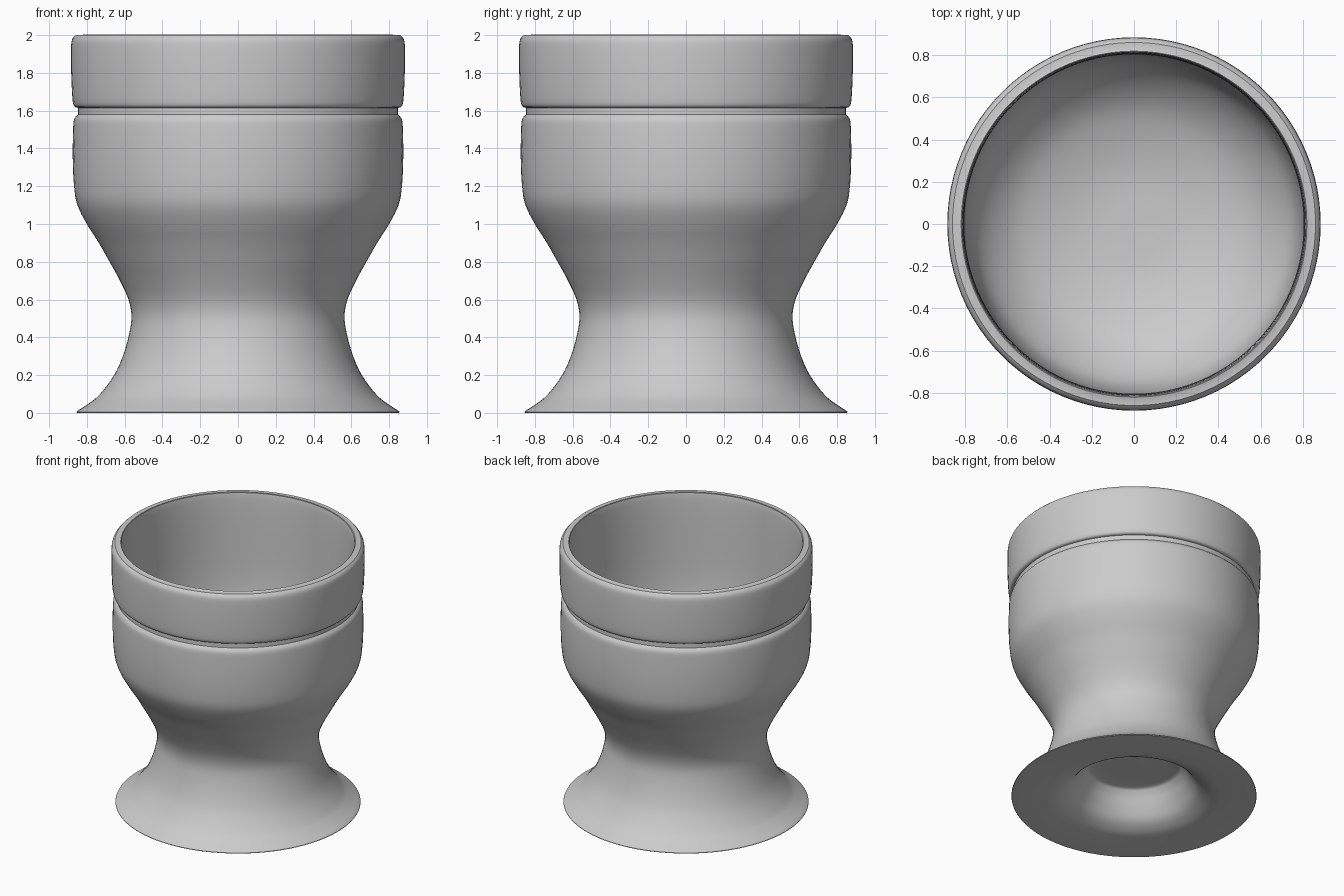
import bpy, bmesh, math

if "Cube" in bpy.data.objects:
    bpy.data.objects.remove(bpy.data.objects["Cube"])

SEGMENTS = 96


def smooth_curve(points, steps=4):
    """Catmull-Rom curve through (radius, height) points."""
    out = []
    for i in range(len(points) - 1):
        a, b = points[max(i - 1, 0)], points[i]
        c, d = points[i + 1], points[min(i + 2, len(points) - 1)]
        for s in range(steps):
            t = s / steps
            out.append(tuple(0.5 * (2 * q + (r - p) * t + (2 * p - 5 * q + 4 * r - w) * t ** 2
                                    + (3 * q - p - 3 * r + w) * t ** 3)
                             for p, q, r, w in zip(a, b, c, d)))
    return out + [points[-1]]


# Underside recess, from its ceiling out to the foot edge
recess = [(0.0, 0.25), (0.28, 0.25), (0.34, 0.22), (0.39, 0.14),
          (0.45, 0.06), (0.53, 0.015), (0.60, 0.0)]
# Flared foot, waist and bowl
body = [(0.853, 0.0), (0.85, 0.01), (0.79, 0.05), (0.73, 0.1), (0.656, 0.2), (0.61, 0.3),
        (0.578, 0.41), (0.564, 0.51), (0.58, 0.6), (0.625, 0.7), (0.68, 0.8),
        (0.737, 0.9), (0.80, 1.0), (0.85, 1.1), (0.868, 1.2), (0.875, 1.35),
        (0.873, 1.5), (0.867, 1.555), (0.847, 1.58)]
# Rim band above the groove
band = [(0.847, 1.615), (0.868, 1.625), (0.877, 1.67), (0.883, 1.8), (0.884, 1.92),
        (0.879, 1.975), (0.86, 2.0)]
# Inside of the cup
inside = [(0.825, 2.0), (0.812, 1.985), (0.805, 1.8), (0.80, 1.4), (0.78, 1.2), (0.73, 1.07),
          (0.62, 0.95), (0.48, 0.87), (0.25, 0.81), (0.0, 0.80)]

profile = smooth_curve(recess) + smooth_curve(body) + smooth_curve(band) + smooth_curve(inside)

# Spin the profile into one closed cup
bm = bmesh.new()
verts = [bm.verts.new((max(r, 0), 0, z)) for r, z in profile]
edges = [bm.edges.new(pair) for pair in zip(verts, verts[1:])]
bmesh.ops.spin(bm, geom=verts + edges, cent=(0, 0, 0), axis=(0, 0, 1),
               angle=math.tau, steps=SEGMENTS)
bmesh.ops.remove_doubles(bm, verts=bm.verts, dist=0.0005)
bmesh.ops.recalc_face_normals(bm, faces=bm.faces)
mesh = bpy.data.meshes.new("egg_cup")
bm.to_mesh(mesh)
bm.free()

cup = bpy.data.objects.new("egg_cup", mesh)
bpy.context.collection.objects.link(cup)
grey = bpy.data.materials.new("light grey")
grey.diffuse_color = (0.6, 0.6, 0.6, 1)
grey.use_nodes = True
grey.node_tree.nodes["Principled BSDF"].inputs["Base Color"].default_value = grey.diffuse_color
mesh.materials.append(grey)

bpy.context.view_layer.objects.active = cup
cup.select_set(True)
bpy.ops.object.shade_smooth_by_angle(angle=math.radians(35))
